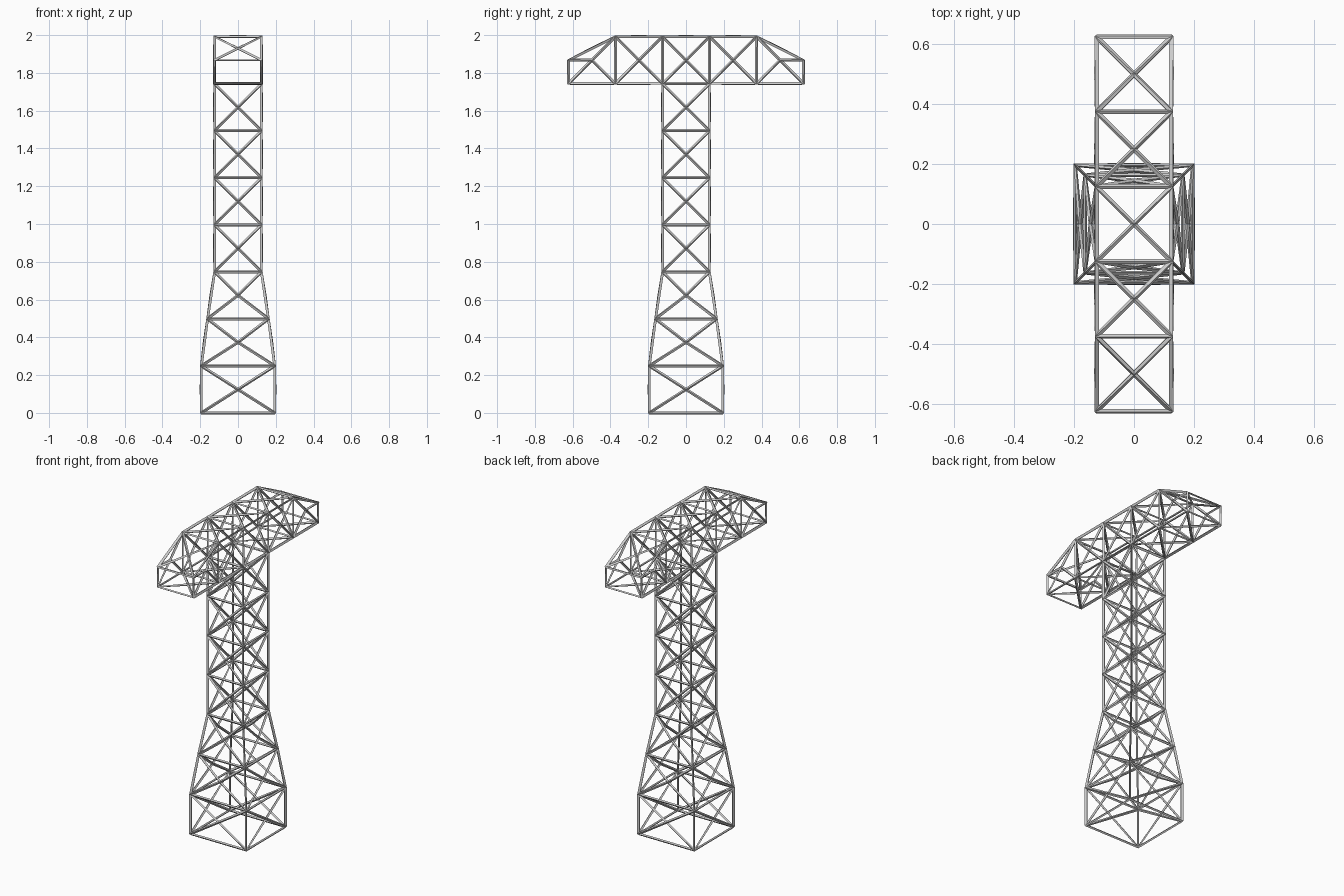
import bpy
import bmesh

if "Cube" in bpy.data.objects:
    bpy.data.objects.remove(bpy.data.objects["Cube"])

U = 0.249          # height and length of one bay
H = U / 2          # half width of the upper tower and crossarm
BAR = 0.016        # bar thickness

steel = bpy.data.materials.new("light_steel_grey")
steel.diffuse_color = (0.62, 0.62, 0.62, 1)
steel.use_nodes = True
steel.node_tree.nodes["Principled BSDF"].inputs["Base Color"].default_value = steel.diffuse_color


def lattice(name, quads, centres=None):
    """Turn panels into cross-braced frames: a centre point per panel, then bars on every edge."""
    bm = bmesh.new()
    for i, corners in enumerate(quads):
        vs = [bm.verts.new(c) for c in corners]
        fixed = centres.get(i) if centres else None
        mid = fixed or [sum(c[k] for c in corners) / 4 for k in range(3)]
        hub = bm.verts.new(mid)
        for a, b in zip(vs, vs[1:] + vs[:1]):
            bm.faces.new((a, b, hub))
    bmesh.ops.remove_doubles(bm, verts=bm.verts, dist=0.0005)
    bmesh.ops.recalc_face_normals(bm, faces=bm.faces)
    mesh = bpy.data.meshes.new(name)
    bm.to_mesh(mesh)
    bm.free()
    mesh.materials.append(steel)
    ob = bpy.data.objects.new(name, mesh)
    bpy.context.collection.objects.link(ob)
    mod = ob.modifiers.new("bars", 'WIREFRAME')
    mod.thickness = BAR
    mod.offset = 0
    mod.use_even_offset = True
    mod.use_boundary = True
    mod.use_replace = True
    return ob


# Tower: straight base bay, two tapering bays, four straight bays
half = [0.195, 0.195, 0.162] + [H] * 5
panels = []
for lvl in range(7):
    a, b = half[lvl], half[lvl + 1]
    z0, z1 = lvl * U, (lvl + 1) * U
    signs = [(-1, -1), (1, -1), (1, 1), (-1, 1)]
    for (sx, sy), (tx, ty) in zip(signs, signs[1:] + signs[:1]):
        panels.append([(sx * a, sy * a, z0), (tx * a, ty * a, z0),
                       (tx * b, ty * b, z1), (sx * b, sy * b, z1)])
lattice("tower", panels)

# Crossarm: five bays, open at both ends and over the tower, end bays sloping down
ys = [(k - 2.5) * U for k in range(6)]
low = 7 * U
tops = [low + H] + [low + U] * 4 + [low + H]
panels, hubs = [], {}
for k in range(5):
    y0, y1, t0, t1 = ys[k], ys[k + 1], tops[k], tops[k + 1]
    panels.append([(-H, y0, t0), (H, y0, t0), (H, y1, t1), (-H, y1, t1)])
    if k != 2:
        panels.append([(-H, y0, low), (-H, y1, low), (H, y1, low), (H, y0, low)])
    for x in (-H, H):
        # side braces meet at mid height of a full bay
        hubs[len(panels)] = (x, (y0 + y1) / 2, low + H)
        panels.append([(x, y0, low), (x, y1, low), (x, y1, t1), (x, y0, t0)])
lattice("crossarm", panels, hubs)
